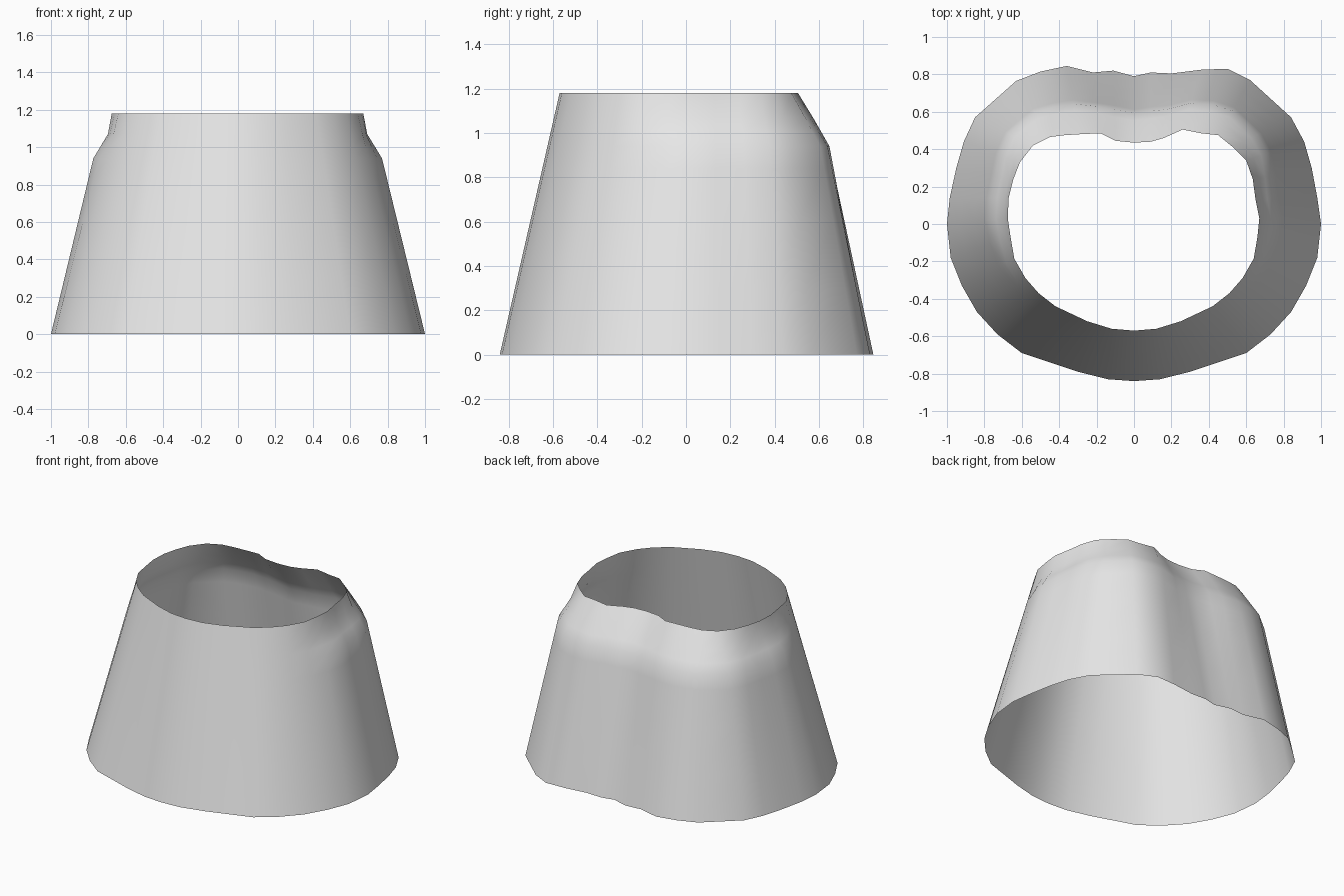
import bpy, bmesh, math

if "Cube" in bpy.data.objects:
    bpy.data.objects.remove(bpy.data.objects["Cube"])

HEIGHT = 1.18

# Matching bottom and top outline points: (bottom x, bottom y, top x, top y)
front_half = [
    (.14, -.83, .12, -.56), (.30, -.79, .25, -.52), (.60, -.69, .42, -.44),
    (.73, -.59, .51, -.37), (.84, -.47, .58, -.29), (.92, -.33, .64, -.185),
    (.98, -.18, .66, -.07),
]
back_half = [
    (1, 0, .67, .03), (.98, .14, .65, .13), (.95, .30, .635, .24),
    (.91, .44, .60, .34), (.84, .57, .53, .41), (.62, .77, .45, .475),
    (.50, .83, .36, .485), (.36, .825, .26, .505), (.20, .805, .16, .46),
    (.09, .81, .09, .44), (0, .79, 0, .435), (-.11, .82, -.10, .445),
    (-.22, .81, -.18, .485), (-.36, .845, -.29, .48), (-.50, .815, -.37, .475),
    (-.63, .765, -.45, .465), (-.85, .57, -.54, .42), (-.91, .44, -.61, .33),
    (-.95, .30, -.645, .24), (-.985, .14, -.67, .14), (-1, 0, -.675, .03),
]
mirrored = [(-a, b, -c, d) for a, b, c, d in reversed(front_half)]
columns = [(0, -.84, 0, -.57)] + front_half + back_half + mirrored


def smooth(a, b, v):
    v = max(0, min(1, (v - a) / (b - a)))
    return v * v * (3 - 2 * v)


def taper(y, z):
    """Blend from bottom to top outline; sides and back bulge below the rim."""
    back = smooth(.2, .7, y)
    side = smooth(-.4, 0, y) * (1 - back)
    shoulder = .797 - .10 * side - .24 * back
    neck = .907 + .03 * side - .117 * back
    knots = [(0, 0), (.94, shoulder), (1.07, neck), (HEIGHT, 1)]
    for (z0, t0), (z1, t1) in zip(knots, knots[1:]):
        if z <= z1:
            return t0 + (t1 - t0) * (z - z0) / (z1 - z0)
    return 1


# Open tapered sleeve lofted through rings
bm = bmesh.new()
rings = []
for z in (0, .3, .6, .84, .94, 1.0, 1.07, HEIGHT):
    ring = []
    for bx, by, tx, ty in columns:
        t = taper(by, z)
        ring.append(bm.verts.new((bx + (tx - bx) * t, by + (ty - by) * t, z)))
    rings.append(ring)
n = len(columns)
for low, high in zip(rings, rings[1:]):
    for i in range(n):
        j = (i + 1) % n
        bm.faces.new((low[i], low[j], high[j], high[i]))

mesh = bpy.data.meshes.new("sleeve")
bm.to_mesh(mesh)
bm.free()
sleeve = bpy.data.objects.new("sleeve", mesh)
bpy.context.collection.objects.link(sleeve)

# Plain light grey
grey = bpy.data.materials.new("light grey")
grey.diffuse_color = (.8, .8, .8, 1)
grey.use_nodes = True
grey.node_tree.nodes["Principled BSDF"].inputs["Base Color"].default_value = grey.diffuse_color
mesh.materials.append(grey)

bpy.context.view_layer.objects.active = sleeve
sleeve.select_set(True)
bpy.ops.object.shade_smooth_by_angle(angle=math.radians(40))
